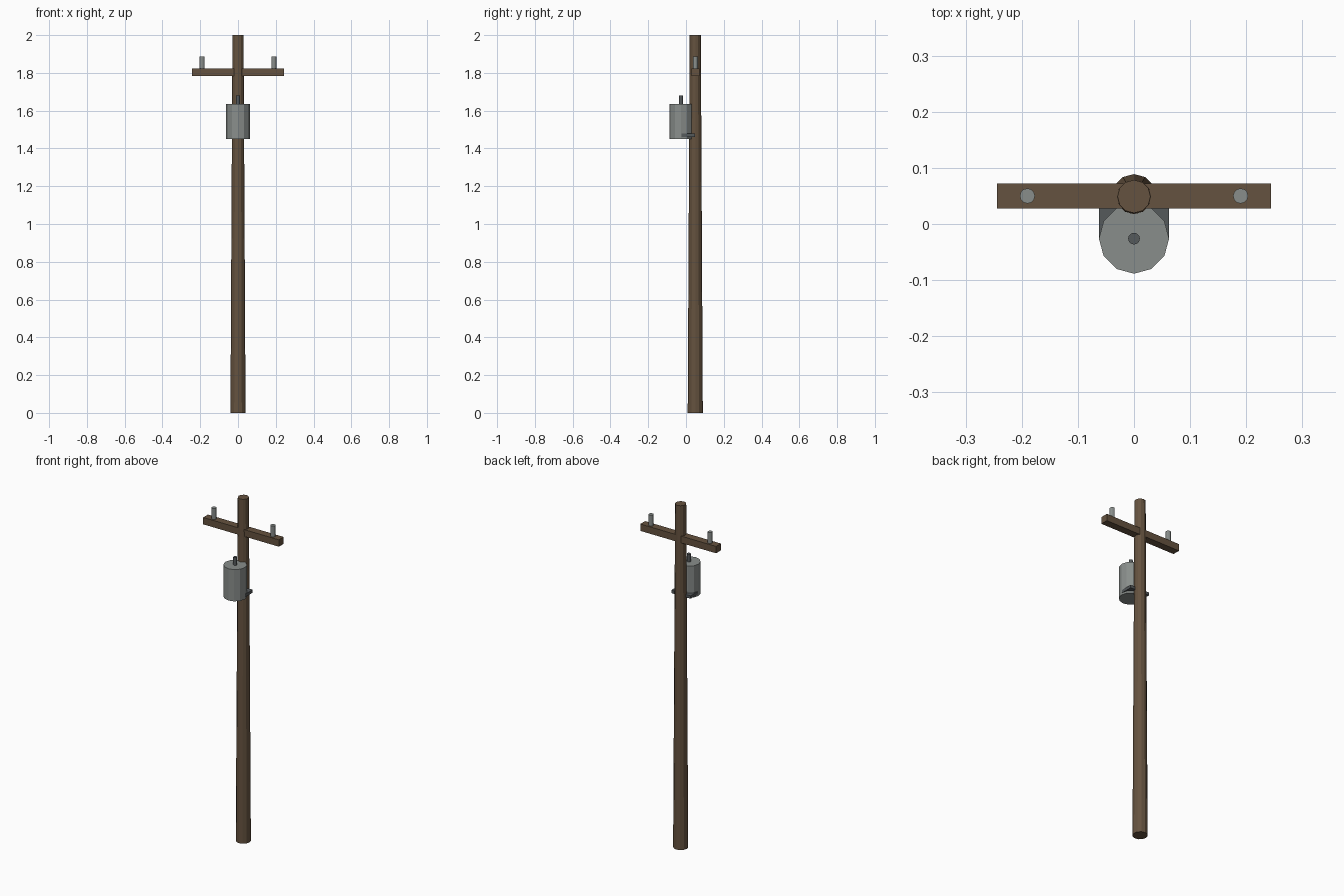
import bpy

if "Cube" in bpy.data.objects:
    bpy.data.objects.remove(bpy.data.objects["Cube"])

def material(name, rgb):
    m = bpy.data.materials.new(name)
    m.diffuse_color = (*rgb, 1)
    m.use_nodes = True
    m.node_tree.nodes["Principled BSDF"].inputs["Base Color"].default_value = m.diffuse_color
    return m

wood = material("wood", (0.13, 0.085, 0.05))
light = material("light_metal", (0.25, 0.27, 0.26))
dark = material("dark_metal", (0.09, 0.1, 0.105))

def finish(name, mat):
    ob = bpy.context.object
    ob.name = name
    ob.data.materials.append(mat)
    return ob

def post(name, x, y, z0, z1, r0, r1, mat, sides=12):
    bpy.ops.mesh.primitive_cone_add(vertices=sides, radius1=r0, radius2=r1,
                                    depth=z1 - z0, location=(x, y, (z0 + z1) / 2))
    return finish(name, mat)

def box(name, lo, hi, mat):
    bpy.ops.mesh.primitive_cube_add(size=1, location=[(a + b) / 2 for a, b in zip(lo, hi)])
    bpy.context.object.scale = [b - a for a, b in zip(lo, hi)]
    return finish(name, mat)

PY, TY = 0.049, -0.026  # pole and transformer centres in y

# Tapered pole and crossarm
post("pole", 0, PY, 0, 2, 0.04, 0.0295, wood)
box("crossarm", (-0.244, 0.028, 1.784), (0.244, 0.072, 1.824), wood)

# Insulators at both ends of the crossarm
for side, x in (("left", -0.19), ("right", 0.19)):
    post(f"insulator_{side}", x, 0.05, 1.82, 1.887, 0.0135, 0.0135, light)

# Transformer can, its bushing and mounting bracket
post("transformer_can", 0, TY, 1.45, 1.635, 0.0625, 0.0625, light)
post("bushing", 0, TY, 1.63, 1.68, 0.0105, 0.0105, dark)
box("bracket", (-0.062, -0.026, 1.461), (0.062, 0.047, 1.478), dark)
